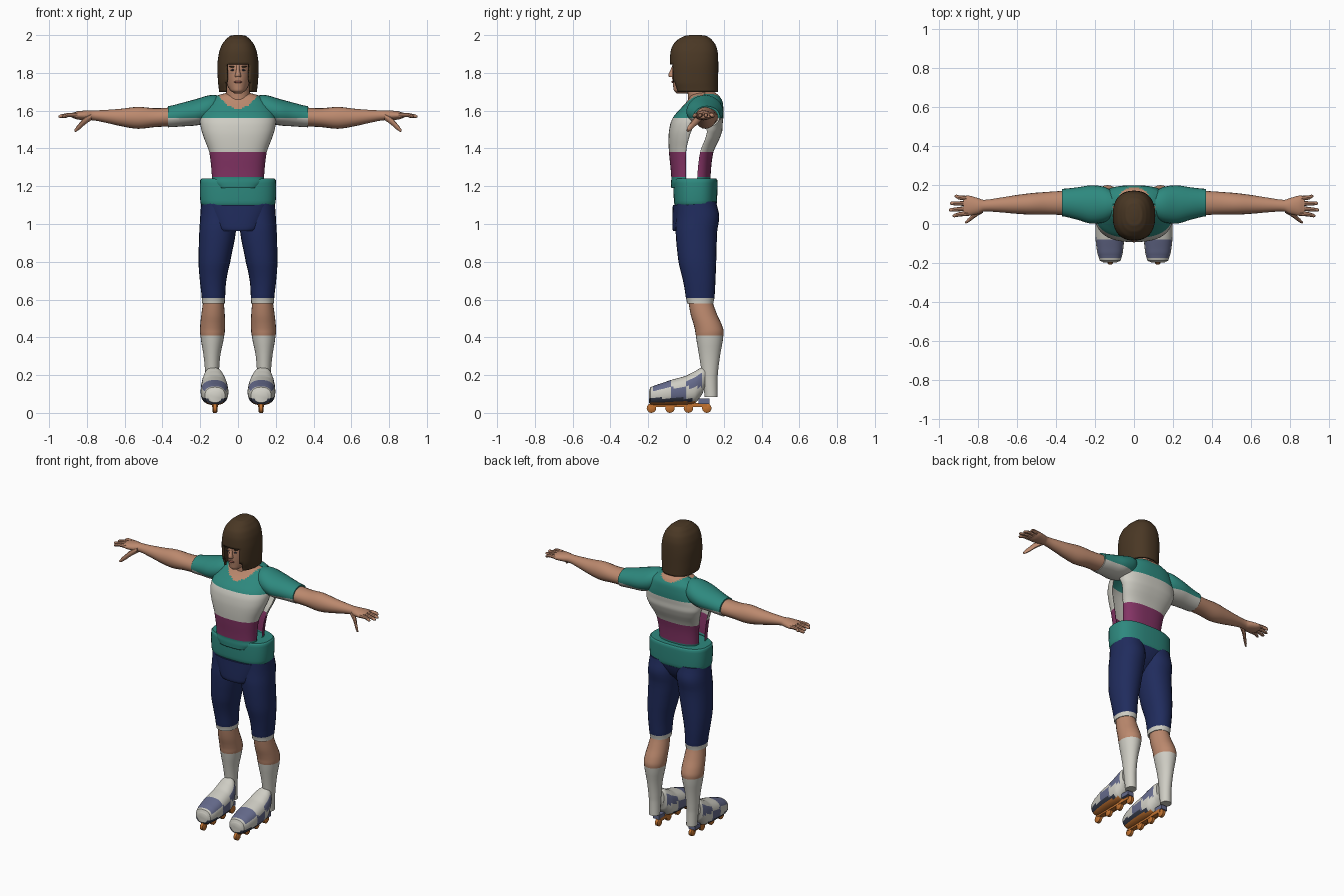
import bpy, bmesh, math
from mathutils import Vector

COLOURS = {
    "skin": (0.50, 0.25, 0.155), "white": (0.62, 0.61, 0.55), "teal": (0.027, 0.25, 0.21),
    "purple": (0.23, 0.034, 0.13), "navy": (0.0145, 0.025, 0.11), "hair_brown": (0.068, 0.039, 0.018),
    "slate": (0.13, 0.145, 0.26), "orange": (0.54, 0.17, 0.03), "dark_sole": (0.035, 0.042, 0.065),
    "lip": (0.30, 0.10, 0.075)}
NAMES = list(COLOURS)
MATS = []
for key, rgb in COLOURS.items():
    m = bpy.data.materials.new(key)
    m.diffuse_color = (*rgb, 1)
    MATS.append(m)


def finish(name, bm, rule, mirror=False, thick=0, cuts=(), angle=40):
    """Cut at heights, colour faces by rule(centre, normal), make the object."""
    for z in cuts:
        bmesh.ops.bisect_plane(bm, geom=bm.verts[:] + bm.edges[:] + bm.faces[:],
                               plane_co=(0, 0, z), plane_no=(0, 0, 1))
    bmesh.ops.recalc_face_normals(bm, faces=bm.faces[:])
    bm.normal_update()
    used = []
    for f in bm.faces:
        c = rule if isinstance(rule, str) else rule(f.calc_center_median(), f.normal)
        if c not in used:
            used.append(c)
        f.material_index = used.index(c)
    me = bpy.data.meshes.new(name)
    bm.to_mesh(me)
    bm.free()
    for c in used:
        me.materials.append(MATS[NAMES.index(c)])
    ob = bpy.data.objects.new(name, me)
    bpy.context.collection.objects.link(ob)
    bpy.ops.object.select_all(action='DESELECT')
    ob.select_set(True)
    bpy.context.view_layer.objects.active = ob
    bpy.ops.object.shade_smooth_by_angle(angle=math.radians(angle))
    if thick:
        s = ob.modifiers.new("thickness", 'SOLIDIFY')
        s.thickness, s.offset = thick, -1
    if mirror:
        ob.modifiers.new("mirror", 'MIRROR')
    return ob


def smooth_rows(rows, steps):
    """Catmull-Rom interpolation of the section rows."""
    out = []
    for i in range(len(rows) - 1):
        p0, p1, p2, p3 = (rows[max(i - 1, 0)], rows[i], rows[i + 1], rows[min(i + 2, len(rows) - 1)])
        for k in range(steps):
            t = k / steps
            row = [0.5 * (2 * b + (c - a) * t + (2 * a - 5 * b + 4 * c - d) * t * t
                          + (3 * b - a - 3 * c + d) * t ** 3) for a, b, c, d in zip(p0, p1, p2, p3)]
            row[0] = p1[0] + (p2[0] - p1[0]) * t
            out.append(row)
    return out + [list(rows[-1])]


def loft(rows, axis='z', n=24, p=1.0, steps=4, arc=None):
    """Rows are (position, centre a, centre b, radius a, radius b) along an axis."""
    bm = bmesh.new()
    rings = []
    count = n + 1 if arc else n
    for t, a, b, ra, rb in smooth_rows(rows, steps):
        ring = []
        for i in range(count):
            ang = arc[0] + (arc[1] - arc[0]) * i / n if arc else 2 * math.pi * i / n
            c, s = math.cos(ang), math.sin(ang)
            u = a + ra * math.copysign(abs(c) ** p, c)
            v = b + rb * math.copysign(abs(s) ** p, s)
            ring.append(bm.verts.new({'z': (u, v, t), 'x': (t, u, v), 'y': (u, t, v)}[axis]))
        rings.append(ring)
    for r, q in zip(rings, rings[1:]):
        for i in range(n):
            j = (i + 1) % count
            bm.faces.new((r[i], r[j], q[j], q[i]))
    if not arc:
        bm.faces.new(rings[0])
        bm.faces.new(rings[-1])
    return bm


def blob(name, colour, loc, size, mirror=False):
    bm = bmesh.new()
    bmesh.ops.create_uvsphere(bm, u_segments=12, v_segments=8, radius=1)
    for v in bm.verts:
        v.co = Vector(loc) + Vector(v.co[k] * size[k] for k in range(3))
    finish(name, bm, colour, mirror, angle=80)


# Shirt: separate front and back shells, open at the sides
def shirt(c, n):
    scoop = 1.612 + 0.07 * (c.x / 0.105) ** 2 if c.y < 0.09 else 1.662 + 0.03 * (c.x / 0.08) ** 2
    if c.z > scoop:
        return "skin"
    return "teal" if c.z > 1.56 or c.z < 1.25 else "white" if c.z > 1.38 else "purple"


BANDS = (1.25, 1.38, 1.56)
front = [(1.19, 0, -.045, .095, .033), (1.22, 0, -.01, .135, .069), (1.25, 0, 0, .138, .078),
         (1.38, 0, 0, .152, .09), (1.47, 0, .02, .185, .112), (1.53, 0, .045, .2, .128),
         (1.57, 0, .07, .2, .135), (1.61, 0, .09, .185, .12), (1.65, 0, .1, .155, .095),
         (1.68, 0, .1, .11, .075), (1.70, 0, .1, .05, .05)]
back = [(1.2, 0, .06, .135, .07), (1.25, 0, .06, .136, .07), (1.38, 0, .075, .15, .07),
        (1.48, 0, .11, .185, .078), (1.53, 0, .1, .2, .094), (1.57, 0, .09, .2, .108),
        (1.61, 0, .09, .185, .108), (1.65, 0, .1, .155, .093), (1.68, 0, .1, .11, .075),
        (1.70, 0, .1, .05, .05)]
finish("shirt_front", loft(front, n=48, p=.8, steps=5, arc=(math.pi, 2 * math.pi)), shirt,
       thick=.005, cuts=BANDS)
finish("shirt_back", loft(back, n=48, p=.8, steps=5, arc=(0, math.pi)), shirt, thick=.005, cuts=BANDS)

# Sleeves, arms and hands
sleeve = [(.09, .1, 1.63, .06, .05), (.15, .1, 1.61, .09, .072), (.22, .1, 1.592, .098, .07),
          (.29, .105, 1.58, .083, .063), (.37, .11, 1.568, .07, .056)]
finish("sleeve", loft(sleeve, 'x'), lambda c, n: "teal" if c.z > 1.56 else "white", True, cuts=(1.56,))
arm = [(.34, .108, 1.567, .063, .05), (.44, .107, 1.563, .058, .05), (.53, .103, 1.562, .055, .058),
       (.62, .1, 1.564, .046, .046), (.70, .097, 1.57, .036, .034), (.77, .094, 1.575, .03, .026),
       (.80, .092, 1.575, .041, .026), (.85, .094, 1.575, .052, .022), (.875, .094, 1.575, .048, .014)]
finish("arm", loft(arm, 'x', n=20), "skin", True)
for i, (y0, y1, tip) in enumerate([(.055, .043, .93), (.08, .072, .95), (.105, .106, .945), (.131, .142, .92)]):
    finger = [(.85, y0, 1.576, .013, .013), (.9, (y0 + y1) / 2, 1.577, .011, .011),
              (tip - .008, y1, 1.57, .009, .009), (tip, y1, 1.569, .004, .004)]
    finish(f"finger_{i + 1}", loft(finger, 'x', n=8, steps=2), "skin", True)
thumb = [(.775, .075, 1.568, .018, .018), (.82, .045, 1.538, .015, .02),
         (.855, .015, 1.503, .01, .014), (.866, .008, 1.495, .004, .005)]
finish("thumb", loft(thumb, 'x', n=8, steps=2), "skin", True)

# Neck, head and face
finish("neck", loft([(1.6, 0, .075, .075, .07), (1.66, 0, .075, .066, .064), (1.78, 0, .06, .056, .06)]), "skin")
head = [(1.692, 0, -.02, .02, .03), (1.705, 0, -.008, .04, .056), (1.73, 0, .015, .055, .083),
        (1.77, 0, .03, .066, .103), (1.83, 0, .035, .074, .108), (1.9, 0, .04, .075, .105),
        (1.95, 0, .045, .055, .08)]
finish("head", loft(head), "skin")
finish("nose", loft([(1.777, 0, -.074, .016, .014), (1.787, 0, -.076, .016, .019),
                     (1.81, 0, -.073, .01, .012), (1.84, 0, -.068, .008, .005)], n=10, steps=2), "skin")
blob("eye", "dark_sole", (.028, -.066, 1.815), (.011, .004, .0045), True)
blob("eyebrow", "hair_brown", (.03, -.066, 1.833), (.017, .005, .004), True)
blob("lips", "lip", (0, -.071, 1.752), (.022, .006, .006))

# Hair: bobbed shell with a face opening
hair = [(1.70, 0, .052, .1, .118), (1.75, 0, .044, .106, .126), (1.845, 0, .043, .109, .128),
        (1.91, 0, .043, .1, .125), (1.95, 0, .044, .085, .112), (1.98, 0, .047, .062, .086),
        (1.996, 0, .05, .042, .058), (2.0, 0, .05, .02, .03)]
bm = loft(hair, n=48, p=.85, steps=5)
bm.faces.ensure_lookup_table()
gone = [f for f in bm.faces if len(f.verts) > 4 and f.calc_center_median().z < 1.8]
for f in bm.faces:
    c = f.calc_center_median()
    if c.z < 1.845 and c.y < 0 and abs(c.x) < .064:
        gone.append(f)
bmesh.ops.delete(bm, geom=gone, context='FACES')
finish("hair", bm, "hair_brown", thick=.012)

# Waist band and shorts
belt = [(1.09, 0, .05, .186, .105), (1.11, 0, .05, .198, .113), (1.17, 0, .05, .202, .116),
        (1.232, 0, .05, .2, .116), (1.24, 0, .05, .193, .11)]
finish("waist_band", loft(belt, n=40, p=.75), "teal")
pelvis = [(.962, 0, .0, .1, .068), (.975, 0, .005, .115, .077), (1.03, 0, .03, .15, .102),
          (1.1, 0, .045, .185, .115)]
finish("shorts_front", loft(pelvis, n=36, p=.8), "navy")
shorts = [(.58, .13, .075, .06, .07), (.61, .13, .075, .062, .076), (.7, .132, .07, .07, .086),
          (.8, .125, .06, .084, .1), (.96, .108, .055, .097, .11), (1.04, .103, .062, .097, .114),
          (1.12, .1, .055, .095, .105)]
finish("shorts_leg", loft(shorts, p=.92), lambda c, n: "navy" if c.z > .608 else "white", True, cuts=(.608,))

# Lower leg with sock
shin = [(.085, .135, .133, .033, .034), (.15, .136, .128, .034, .038), (.2, .137, .126, .036, .042),
        (.3, .138, .125, .044, .055), (.41, .136, .125, .063, .073), (.45, .135, .12, .066, .075),
        (.52, .132, .095, .062, .07), (.60, .13, .075, .054, .063)]
finish("lower_leg", loft(shin), lambda c, n: "skin" if c.z > .41 else "white", True, cuts=(.41,))


# Skate boot with colour patches
def boot_colour(c, n):
    if n.z < -.75:
        return "orange"
    if c.z < .078 and c.y < .03:
        return "dark_sole"
    if n.z > .45:
        return "slate" if -.175 < c.y < -.08 else "white"
    patch = (-.08 < c.y < 0 and c.z < .135) or (0 < c.y < .085 and c.z > .135)
    return "slate" if patch else "white"


boot = [(-.197, .122, .085, .035, .03), (-.188, .122, .09, .053, .046), (-.15, .123, .096, .065, .055),
        (-.08, .124, .108, .073, .066), (0, .125, .12, .072, .076), (.05, .127, .138, .066, .084),
        (.085, .13, .168, .053, .072), (.1, .132, .185, .042, .052)]
finish("skate_boot", loft(boot, 'y', n=32, p=.82, steps=6), boot_colour, True)

# Wheel frame, heel mount and wheels
for name, colour, loc, size in [("wheel_frame", "orange", (.122, -.04, .042), (.03, .3, .022)),
                                ("heel_mount", "slate", (.13, .095, .062), (.045, .06, .028))]:
    bm = bmesh.new()
    bmesh.ops.create_cube(bm, size=1)
    for v in bm.verts:
        v.co = Vector(loc) + Vector(v.co[k] * size[k] for k in range(3))
    finish(name, bm, colour, True)
for i, y in enumerate((-.183, -.085, .013, .11)):
    wheel = [(.108, y, .025, .017, .017), (.113, y, .025, .025, .025),
             (.131, y, .025, .025, .025), (.136, y, .025, .017, .017)]
    finish(f"wheel_{i + 1}", loft(wheel, 'x', n=16, steps=1), "orange", True)
